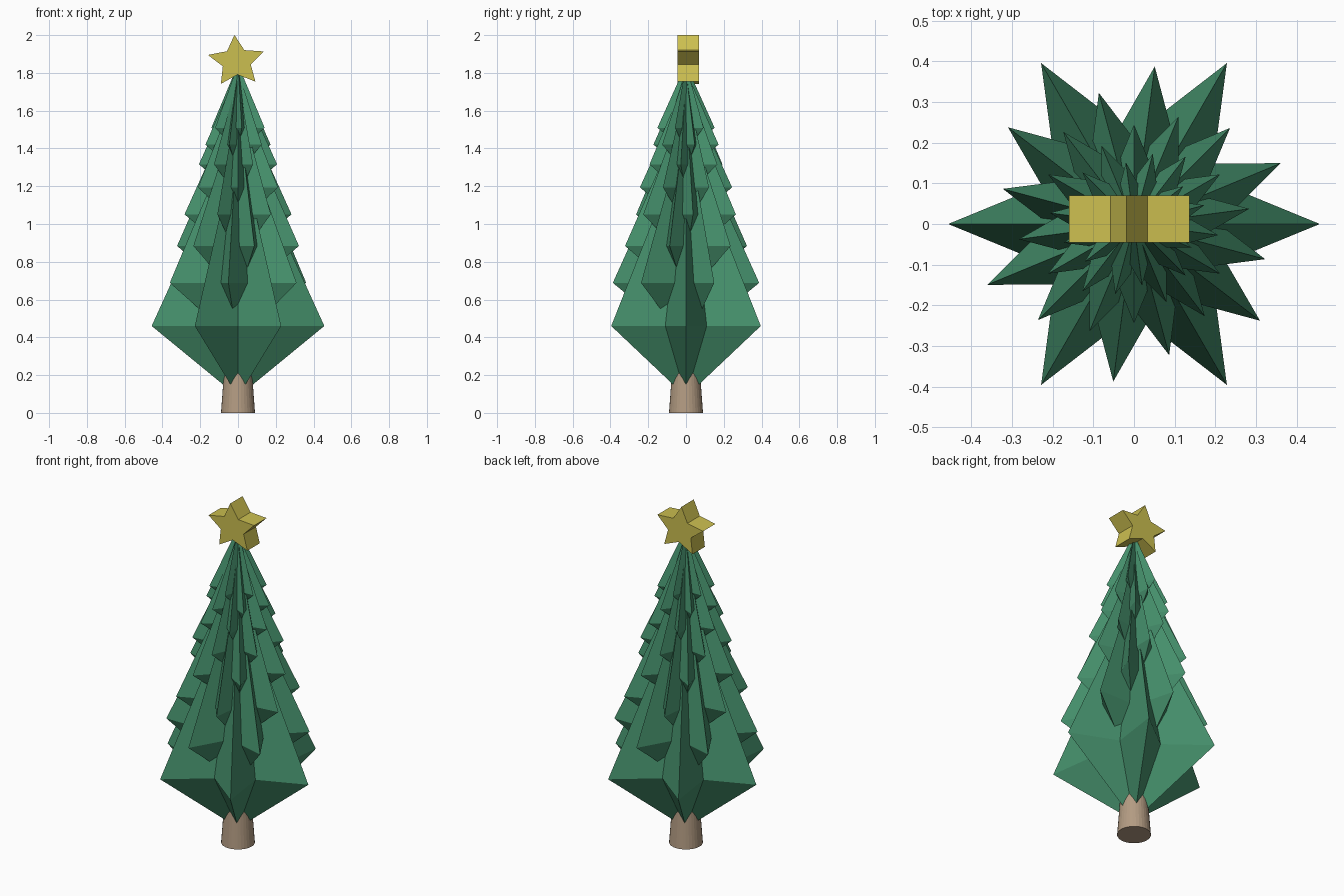
import bpy, bmesh
from math import sin, cos, radians

default = bpy.data.objects.get("Cube")
if default:
    bpy.data.objects.remove(default, do_unlink=True)


def material(name, rgb):
    mat = bpy.data.materials.new(name)
    mat.use_nodes = True
    mat.diffuse_color = (*rgb, 1)
    mat.node_tree.nodes["Principled BSDF"].inputs["Base Color"].default_value = (*rgb, 1)
    return mat


def make_object(name, bm, mat):
    bmesh.ops.recalc_face_normals(bm, faces=bm.faces)
    mesh = bpy.data.meshes.new(name)
    bm.to_mesh(mesh)
    bm.free()
    mesh.materials.append(mat)
    obj = bpy.data.objects.new(name, mesh)
    bpy.context.collection.objects.link(obj)
    return obj


def star_points(points, outer, inner, turn):
    """Alternating outer and inner corners of a star, in 2D."""
    step = 180 / points
    for i in range(points * 2):
        r = inner if i % 2 else outer
        a = radians(turn + i * step)
        yield r * cos(a), r * sin(a)


green = material("pine green", (0.06, 0.28, 0.15))
gold = material("star gold", (0.60, 0.52, 0.08))
brown = material("trunk brown", (0.45, 0.33, 0.225))

# Trunk: tapered round post
bm = bmesh.new()
bmesh.ops.create_cone(bm, cap_ends=True, segments=32, radius1=0.09, radius2=0.068, depth=0.3)
bmesh.ops.translate(bm, verts=bm.verts, vec=(0, 0, 0.15))
make_object("trunk", bm, brown)

# Branch tiers: six-pointed star bipyramids, each smaller, higher and turned
TIERS, SHRINK, TURN = 8, 0.855, 22.5
radius, height = 0.457, 0.46
for tier in range(TIERS):
    bm = bmesh.new()
    ring = [bm.verts.new((x, y, height))
            for x, y in star_points(6, radius, radius * 0.48, tier * TURN)]
    top = bm.verts.new((0, 0, height + 2.2 * radius))
    bottom = bm.verts.new((0, 0, height - 0.82 * radius))
    for a, b in zip(ring, ring[1:] + ring[:1]):
        bm.faces.new((a, b, top))
        bm.faces.new((b, a, bottom))
    make_object(f"branch_tier_{tier + 1}", bm, green)
    height += 0.5 * radius
    radius *= SHRINK

# Treetop star: extruded five-pointed outline, slightly tilted and squashed
bm = bmesh.new()
outline = [bm.verts.new((x - 0.008, -0.045, 1.861 + 0.9 * z))
           for x, z in star_points(5, 0.156, 0.078, 94)]
face = bm.faces.new(outline)
back = bmesh.ops.extrude_face_region(bm, geom=[face], use_keep_orig=True)
bmesh.ops.translate(bm, vec=(0, 0.115, 0),
                    verts=[g for g in back["geom"] if isinstance(g, bmesh.types.BMVert)])
make_object("treetop_star", bm, gold)
